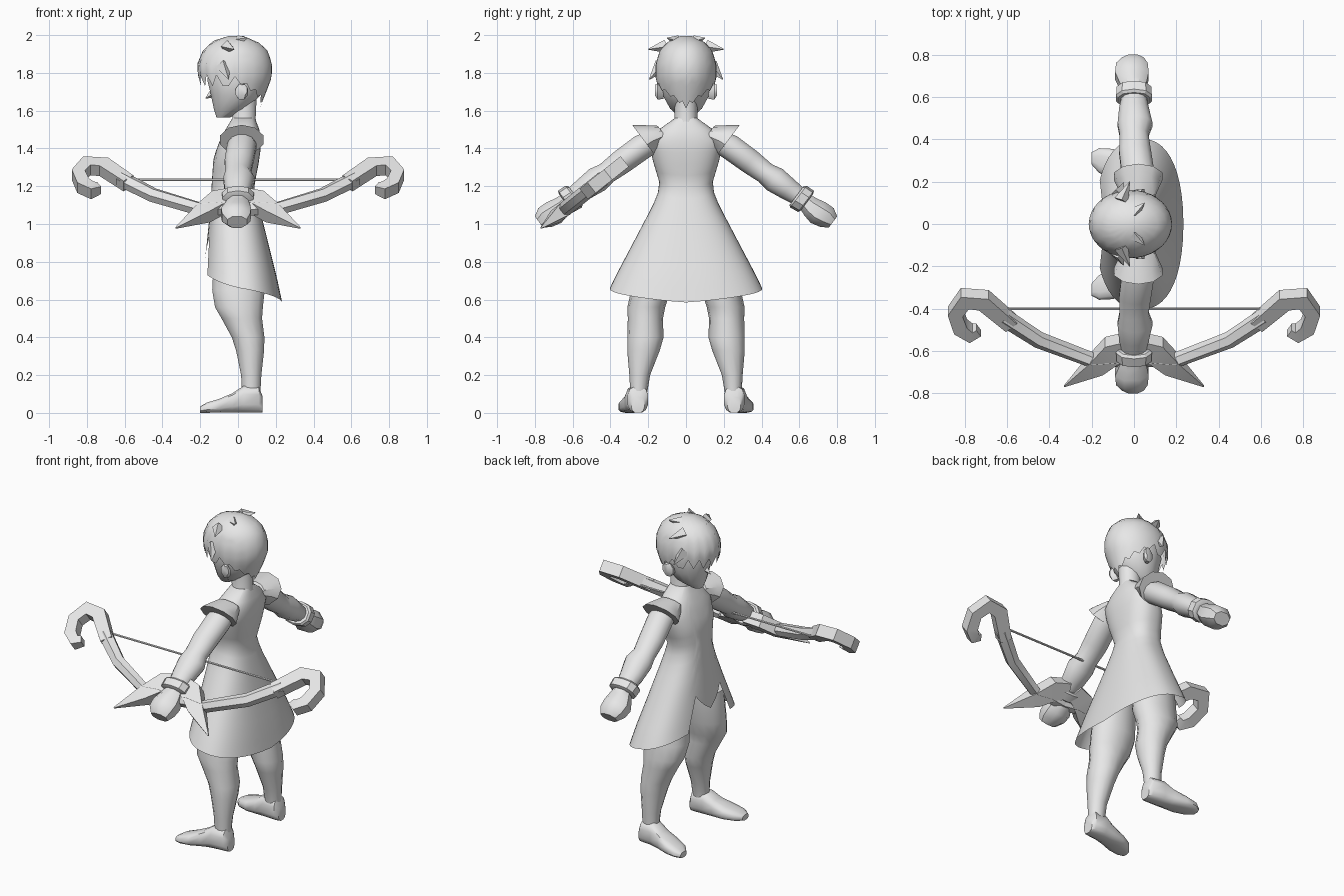
import bpy, bmesh, math
from mathutils import Vector as V

if "Cube" in bpy.data.objects:
    bpy.data.objects.remove(bpy.data.objects["Cube"])

grey = bpy.data.materials.new("plain_grey")
grey.diffuse_color = (0.8, 0.8, 0.8, 1)
grey.use_nodes = True
grey.node_tree.nodes["Principled BSDF"].inputs["Base Color"].default_value = grey.diffuse_color
X, Y, Z = V((1, 0, 0)), V((0, 1, 0)), V((0, 0, 1))


def finish(name, bm, angle=40):
    bmesh.ops.recalc_face_normals(bm, faces=bm.faces)
    me = bpy.data.meshes.new(name)
    bm.to_mesh(me)
    bm.free()
    ob = bpy.data.objects.new(name, me)
    bpy.context.collection.objects.link(ob)
    me.materials.append(grey)
    bpy.ops.object.select_all(action='DESELECT')
    ob.select_set(True)
    bpy.context.view_layer.objects.active = ob
    bpy.ops.object.shade_smooth_by_angle(angle=math.radians(angle))
    return ob


def curve(c, p):
    return math.copysign(abs(c) ** (2 / p), c)


def loft(name, rings, sides=12, power=2.0, caps=True, angle=40):
    """Skin over rings of (centre, half-axis u, half-axis v)."""
    bm = bmesh.new()
    rows = []
    for c, u, v in rings:
        row = []
        for i in range(sides):
            t = 2 * math.pi * (i + 0.5) / sides
            row.append(bm.verts.new(c + u * curve(math.cos(t), power) + v * curve(math.sin(t), power)))
        rows.append(row)
    for a, b in zip(rows, rows[1:]):
        for i in range(sides):
            j = (i + 1) % sides
            bm.faces.new((a[i], a[j], b[j], b[i]))
    if caps:
        bm.faces.new(rows[0])
        bm.faces.new(rows[-1])
    return finish(name, bm, angle)


def section(prof, z):
    """Interpolate (z, x_front, x_back, half_width) rows, highest first."""
    for a, b in zip(prof, prof[1:]):
        if z >= b[0] - 1e-6:
            f = (a[0] - z) / (a[0] - b[0])
            return [p + (q - p) * f for p, q in zip(a, b)]
    return prof[-1]


def shell(name, prof, hem, cols, rows, power):
    """Hanging shell whose lower edge follows hem(column, degrees from the front)."""
    bm = bmesh.new()
    grid = []
    top = prof[0][0]
    for i in range(cols):
        t = 2 * math.pi * i / cols
        deg = abs((math.degrees(t) + 180) % 360 - 180)
        low = hem(i, deg)
        line = []
        for k in range(rows + 1):
            z = top + (low - top) * k / rows
            _, x0, x1, w = section(prof, z)
            line.append(bm.verts.new(((x0 + x1) / 2 - (x1 - x0) / 2 * curve(math.cos(t), power),
                                      w * curve(math.sin(t), power), z)))
        grid.append(line)
    for i in range(cols):
        a, b = grid[i], grid[(i + 1) % cols]
        for k in range(rows):
            bm.faces.new((a[k], a[k + 1], b[k + 1], b[k]))
    bm.faces.new([g[0] for g in grid])
    return finish(name, bm, 45)


def upright(name, prof, y=0, sides=14):
    return loft(name, [(V(((a + b) / 2, y + dy, z)), X * (b - a) / 2, Y * w)
                       for z, a, b, w, dy in prof], sides)


def spike(name, base, tip, r):
    base, tip = V(base), V(tip)
    d = (tip - base).normalized()
    u = d.orthogonal().normalized()
    w = d.cross(u)
    loft(name, [(base, u * r, w * r), (tip, u * 0.002, w * 0.002)], 4)


# dress with slits in the front of the skirt
def dress_hem(i, deg):
    if deg < 26:
        return 0.82 + 0.11 * deg / 22.5
    if deg < 90:
        return 0.73 - 0.07 * (deg - 30) / 60
    return 0.66 - 0.075 * (deg - 90) / 90


shell("dress", [(1.56, -.03, .09, .06), (1.51, -.06, .11, .13), (1.46, -.09, .125, .195),
                (1.35, -.13, .115, .18), (1.2, -.14, .085, .135), (1.1, -.145, .11, .175),
                (.9, -.165, .16, .28), (.72, -.185, .205, .375), (.58, -.2, .235, .44)],
      dress_hem, 48, 16, 2.4)

# neck, head, nose, ears
upright("neck", [(1.48, -.05, .11, .08, 0), (1.56, -.03, .095, .06, 0), (1.66, -.04, .1, .06, 0)])
upright("head", [(1.565, -.115, -.04, .035, 0), (1.61, -.13, .05, .085, 0), (1.68, -.145, .12, .125, 0),
                 (1.76, -.165, .15, .145, 0), (1.88, -.15, .14, .135, 0)], 0, 16)
spike("nose", (-.12, 0, 1.70), (-.172, 0, 1.665), .03)
for s in (-1, 1):
    loft("ear", [(V((.01, s * .12, 1.69)), X * .02, Z * .03), (V((.02, s * .15, 1.7)), X * .035, Z * .045),
                 (V((.03, s * .165, 1.71)), X * .02, Z * .03)], 8)


# hair with a jagged fringe and nape
def hair_hem(i, deg):
    if deg < 66:
        return 1.73 if i % 2 else 1.79
    if deg < 85:
        return 1.73
    if deg < 110:
        return 1.78 if i % 2 else 1.74
    return 1.72 - 0.11 * (deg - 110) / 70 + (0.025 if i % 2 else 0)


shell("hair", [(1.995, -.05, .03, .03), (1.97, -.13, .10, .09), (1.92, -.185, .155, .138),
               (1.85, -.215, .18, .16), (1.78, -.212, .18, .162), (1.7, -.19, .15, .145),
               (1.65, -.16, .13, .11), (1.6, -.13, .11, .075)], hair_hem, 36, 10, 2.0)
for s in (-1, 1):
    spike("hair_tuft", (-.06, s * .11, 1.94), (-.02, s * .2, 1.925), .035)
    spike("hair_tuft", (-.08, s * .13, 1.84), (-.05, s * .195, 1.765), .04)
    spike("hair_tuft", (0, s * .05, 1.97), (.05, s * .10, 1.985), .03)

# limbs on both sides
for s in (-1, 1):
    side = "right" if s > 0 else "left"
    n = V((0, s * .6, .8))

    def along(name, pts, sides=12, power=2.0, angle=40):
        loft(name, [(V((x, s * y, z)), X * rx, n * rn) for y, z, x, rx, rn in pts], sides, power, True, angle)

    along(side + "_arm", [(.13, 1.46, .02, .06, .06), (.23, 1.41, .02, .08, .07), (.34, 1.33, .005, .078, .068),
                          (.42, 1.27, 0, .07, .06), (.47, 1.235, .005, .085, .072),
                          (.54, 1.185, 0, .073, .062), (.62, 1.13, 0, .055, .048)])
    along(side + "_sleeve", [(.12, 1.48, .02, .075, .05), (.19, 1.46, .02, .105, .08), (.225, 1.445, .02, .12, .1)], 10)
    along(side + "_cuff", [(.585, 1.15, 0, .078, .062), (.595, 1.145, 0, .088, .072),
                           (.635, 1.12, 0, .085, .07), (.64, 1.115, 0, .07, .055)], 10, 2.4, 25)
    along(side + "_hand", [(.62, 1.13, 0, .05, .045), (.66, 1.09, -.005, .07, .06), (.70, 1.06, -.01, .085, .072),
                           (.745, 1.035, -.01, .08, .066), (.778, 1.01, -.005, .055, .04)], 8, 2.3)
    spike(side + "_bracer_point", (0, s * .47, 1.27), (0, s * .425, 1.325), .035)

    # leg from thigh to ankle
    upright(side + "_leg", [(.85, -.13, .13, .10, -s * .045), (.65, -.14, .145, .105, -s * .03),
                            (.56, -.125, .135, .10, -s * .005), (.5, -.09, .13, .093, s * .0),
                            (.40, -.035, .142, .096, s * .0), (.33, -.012, .14, .086, s * .01),
                            (.2, .015, .125, .055, s * .03), (.11, .02, .12, .045, s * .035)], s * .215)
    # foot, heel to toe
    loft(side + "_foot", [(V((x, s * y, h / 2)), Y * w, Z * (h / 2)) for x, y, w, h in
                          [(.13, .255, .035, .09), (.11, .255, .055, .14), (.03, .26, .06, .145),
                           (-.03, .27, .062, .105), (-.10, .285, .072, .075), (-.165, .3, .06, .055),
                           (-.2, .31, .03, .035)]], 12, 2.8)

# bow lying in a tilted plane through the hand
axis = V((0, .78, .62)).normalized()
normal = V((0, -.62, .78)).normalized()


def bow_part(name, pts, thick, sides):
    """Sweep (x, distance along arm, half width) points in the bow plane."""
    pos = [V((x, -.76, .985)) + axis * d for x, d, _ in pts]
    rings = []
    for i, p in enumerate(pos):
        t = (pos[min(i + 1, len(pos) - 1)] - pos[max(i - 1, 0)]).normalized()
        w = pts[i][2]
        rings.append((p, t.cross(normal) * w, normal * min(thick, w * 1.2)))
    loft(name, rings, sides, 2.0, True, 30)


for s in (-1, 1):
    bow_part("bow_limb", [(s * x, d, w) for x, d, w in
                          [(0, .15, .04), (.1, .16, .04), (.2, .15, .035), (.45, .27, .04), (.62, .41, .045)]], .04, 6)
    bow_part("bow_curl", [(s * x, d, w) for x, d, w in
                          [(.58, .37, .05), (.71, .51, .058), (.80, .52, .058), (.845, .44, .05),
                           (.82, .35, .05), (.77, .31, .045), (.735, .33, .03)]], .05, 4)
    bow_part("bow_blade", [(s * x, d, w) for x, d, w in
                           [(.02, .24, .07), (.10, .21, .085), (.18, .12, .065), (.33, -.01, .004)]], .055, 4)

# bow string
loft("bow_string", [(V((x, -.40, 1.235)), Y * .007, Z * .007) for x in (-.64, .64)], 6)
